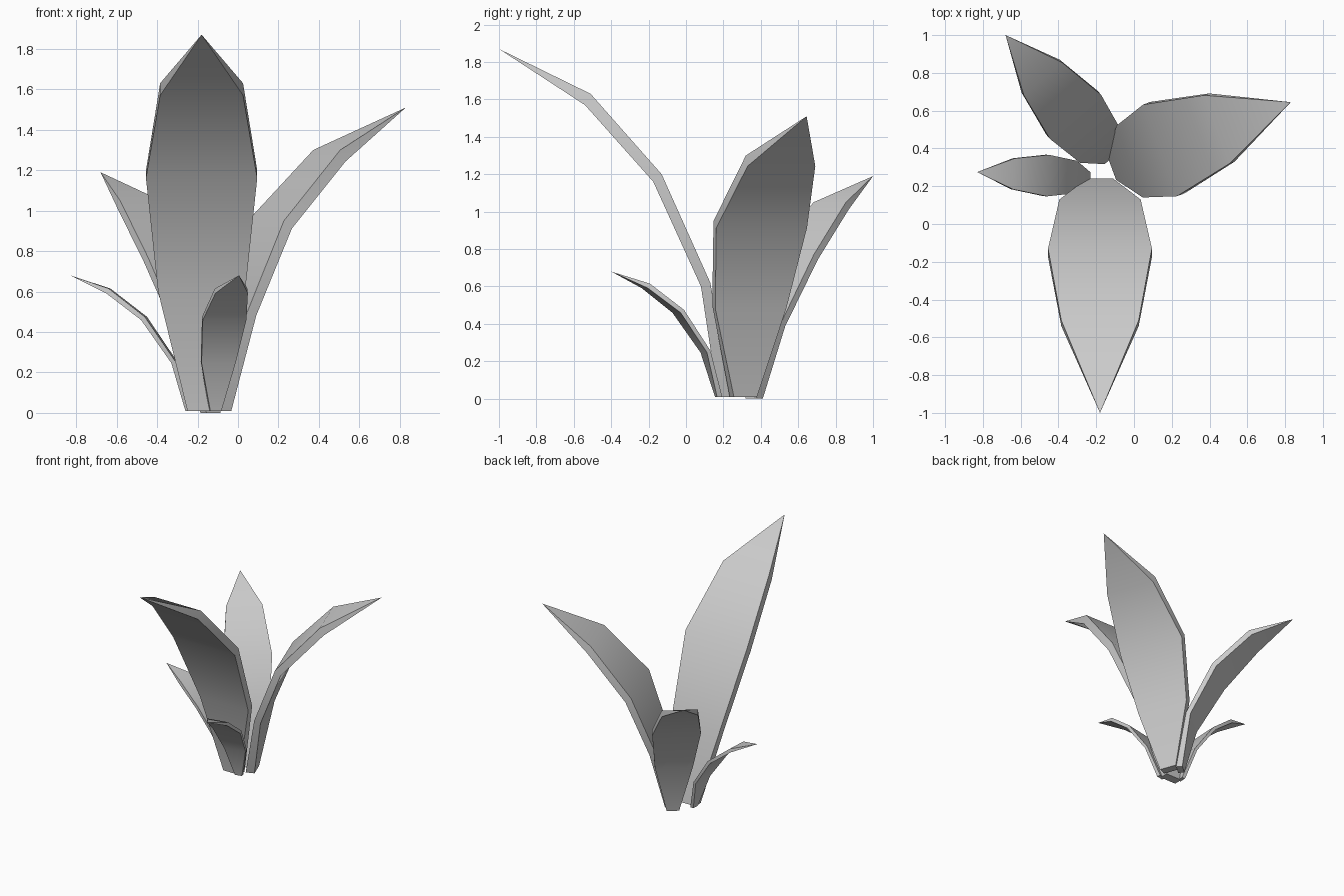
import bpy
import bmesh
from math import radians
from mathutils import Vector

# Remove the default cube
cube = bpy.data.objects.get("Cube")
if cube:
    bpy.data.objects.remove(cube, do_unlink=True)

# Single leaf colour
leaf_grey = bpy.data.materials.new("leaf_grey")
leaf_grey.use_nodes = True
colour = (0.6, 0.6, 0.6, 1)
leaf_grey.diffuse_color = colour
leaf_grey.node_tree.nodes["Principled BSDF"].inputs["Base Color"].default_value = colour

# Shared blade shape from base to shoulder: half widths, and the shift
# (outward, down) from the upper surface to the lower one
HALF_WIDTHS = (0.07, 0.215, 0.275, 0.205)
THICKNESS = ((0.07, 0), (0.05, 0.02), (0.045, 0.04), (0.03, 0.06))


def make_leaf(name, tip, outward, scale, reach, heights):
    """Solid bent blade; reach is the distance back from the tip per section."""
    tip = Vector(tip)
    out = Vector((*outward, 0)).normalized()
    up = Vector((0, 0, 1))
    side = up.cross(out)
    bm = bmesh.new()

    # Four-cornered cross-sections: upper pair, then lower pair
    rings = []
    for back, height, half, (push, drop) in zip(reach, heights, HALF_WIDTHS, THICKNESS):
        upper = tip - out * back
        upper.z = height
        lower = upper + (out * push - up * drop) * scale
        edge = side * half * scale
        corners = (upper - edge, upper + edge, lower + edge, lower - edge)
        rings.append([bm.verts.new(c) for c in corners])

    # Skin the sections, close the base and gather the end to a point
    point = bm.verts.new(tip)
    bm.faces.new(rings[0])
    for i in range(4):
        j = (i + 1) % 4
        for a, b in zip(rings, rings[1:]):
            bm.faces.new((a[i], a[j], b[j], b[i]))
        bm.faces.new((rings[-1][i], rings[-1][j], point))
    bmesh.ops.recalc_face_normals(bm, faces=bm.faces)

    mesh = bpy.data.meshes.new(name)
    bm.to_mesh(mesh)
    bm.free()
    mesh.materials.append(leaf_grey)
    mesh.shade_smooth()
    mesh.set_sharp_from_angle(angle=radians(30))
    leaf = bpy.data.objects.new(name, mesh)
    bpy.context.collection.objects.link(leaf)


# Three large leaves
make_leaf("tall_front_leaf", (-0.18, -1, 1.87), (0, -1), 1,
          (1.24, 1.13, 0.87, 0.49), (0.01, 0.62, 1.2, 1.63))
make_leaf("left_leaf", (0.83, 0.645, 1.51), (0.935, 0.345), 0.94,
          (1.01, 0.91, 0.738, 0.417), (0.01, 0.5, 0.95, 1.3))
make_leaf("back_leaf", (-0.68, 1, 1.19), (-0.65, 0.76), 0.65,
          (0.86, 0.77, 0.57, 0.305), (0, 0.4, 0.77, 1.05))

# Two matching small leaves
small_reach = (0.6, 0.525, 0.375, 0.195)
small_heights = (0.01, 0.255, 0.475, 0.615)
make_leaf("small_right_leaf", (-0.83, 0.275, 0.68), (-1, 0.05), 0.4,
          small_reach, small_heights)
make_leaf("small_front_leaf", (0.005, -0.4, 0.68), (0.2, -0.98), 0.4,
          small_reach, small_heights)
